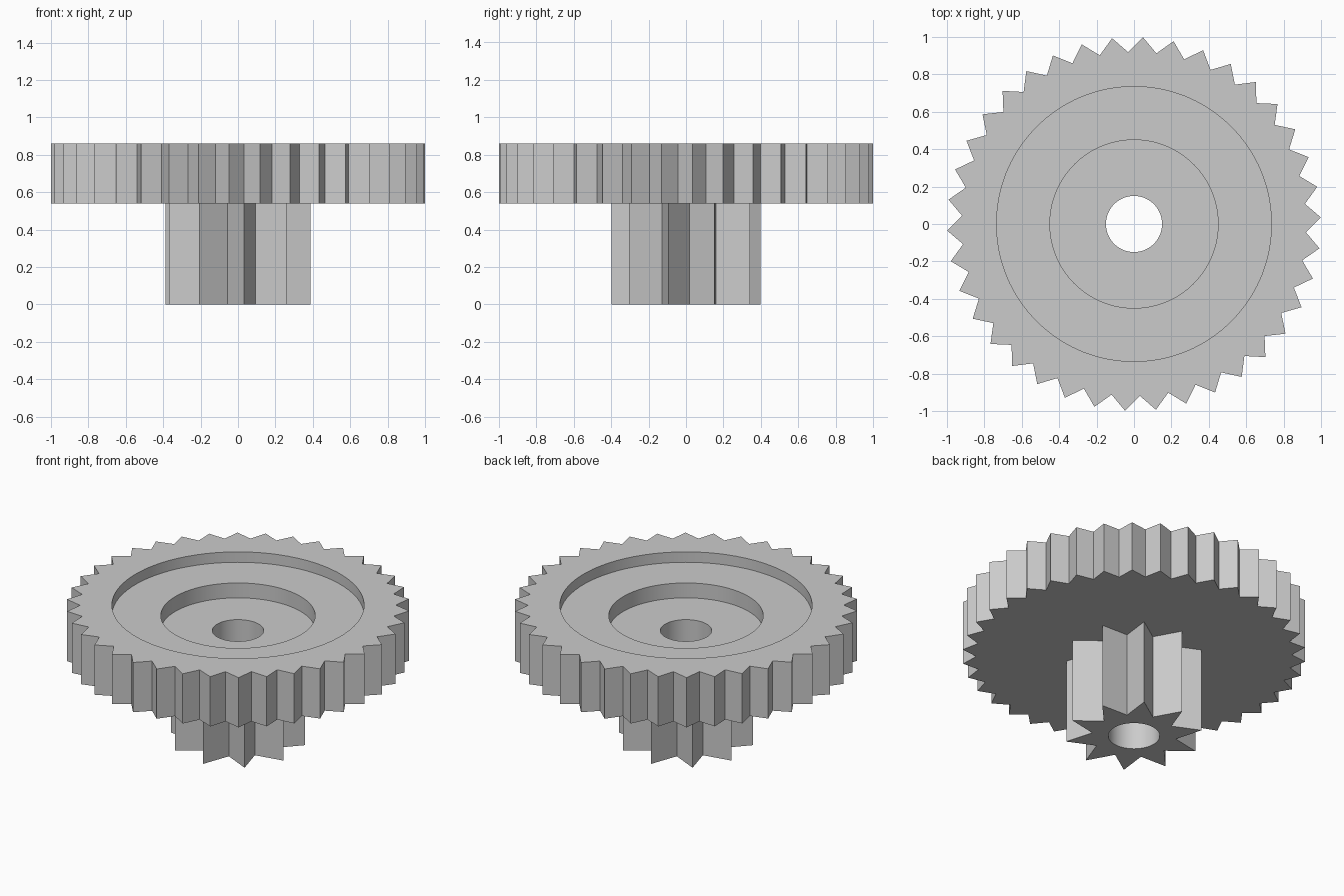
import bpy
import bmesh
from math import atan2, cos, hypot, pi, radians, sin

cube = bpy.data.objects.get("Cube")
if cube:
    bpy.data.objects.remove(cube)

GREY = (0.6, 0.6, 0.6, 1.0)
grey = bpy.data.materials.new("plain grey")
grey.use_nodes = True
grey.diffuse_color = GREY
grey.node_tree.nodes["Principled BSDF"].inputs["Base Color"].default_value = GREY

BORE = 0.15
GEAR_BOTTOM, GEAR_TOP = 0.54, 0.86


def toothed(teeth, tip, root, start, splits):
    """Pointed tooth outline, each flank divided into equal pieces."""
    corners = []
    for i in range(2 * teeth):
        a = radians(start) + pi * i / teeth
        r = root if i % 2 else tip
        corners.append((r * cos(a), r * sin(a)))
    outline = []
    for (x, y), (u, v) in zip(corners, corners[1:] + corners[:1]):
        for s in range(splits):
            t = s / splits
            outline.append((x + (u - x) * t, y + (v - y) * t))
    return outline


def circle(radius, segments, start):
    step = 2 * pi / segments
    return [(radius * cos(radians(start) + step * i),
             radius * sin(radians(start) + step * i)) for i in range(segments)]


def loft(name, loops, closed):
    """Bridge a sequence of (outline, height) loops with quads."""
    bm = bmesh.new()
    rings = [[bm.verts.new((x, y, z)) for x, y in pts] for pts, z in loops]
    pairs = list(zip(rings, rings[1:]))
    if closed:
        pairs.append((rings[-1], rings[0]))
    for a, b in pairs:
        for i in range(len(a)):
            j = (i + 1) % len(a)
            bm.faces.new((a[i], a[j], b[j], b[i]))
    mesh = bpy.data.meshes.new(name)
    bm.to_mesh(mesh)
    bm.free()
    mesh.materials.append(grey)
    obj = bpy.data.objects.new(name, mesh)
    bpy.context.collection.objects.link(obj)
    bpy.ops.object.select_all(action="DESELECT")
    obj.select_set(True)
    bpy.context.view_layer.objects.active = obj
    bpy.ops.object.shade_smooth_by_angle(angle=radians(15))
    return obj


# Large gear wheel with two stepped recesses and a bore
START = 2.0
teeth = toothed(38, 1.0, 0.92, START, 1)
rim, hub, bore = (circle(r, len(teeth), START) for r in (0.735, 0.45, BORE))
WEB, HUB = 0.793, 0.697
loft("gear_wheel", [
    (teeth, GEAR_BOTTOM), (teeth, GEAR_TOP),
    (rim, GEAR_TOP), (rim, WEB),
    (hub, WEB), (hub, HUB),
    (bore, HUB), (bore, GEAR_BOTTOM)], True)

# Small pinion underneath, open where it meets the wheel
START = -85.5
teeth = toothed(10, 0.4, 0.246, START, 4)
bore = circle(BORE, len(teeth), START)
loft("pinion", [
    (bore, GEAR_BOTTOM), (bore, 0.0),
    (teeth, 0.0), (teeth, GEAR_BOTTOM)], False)
